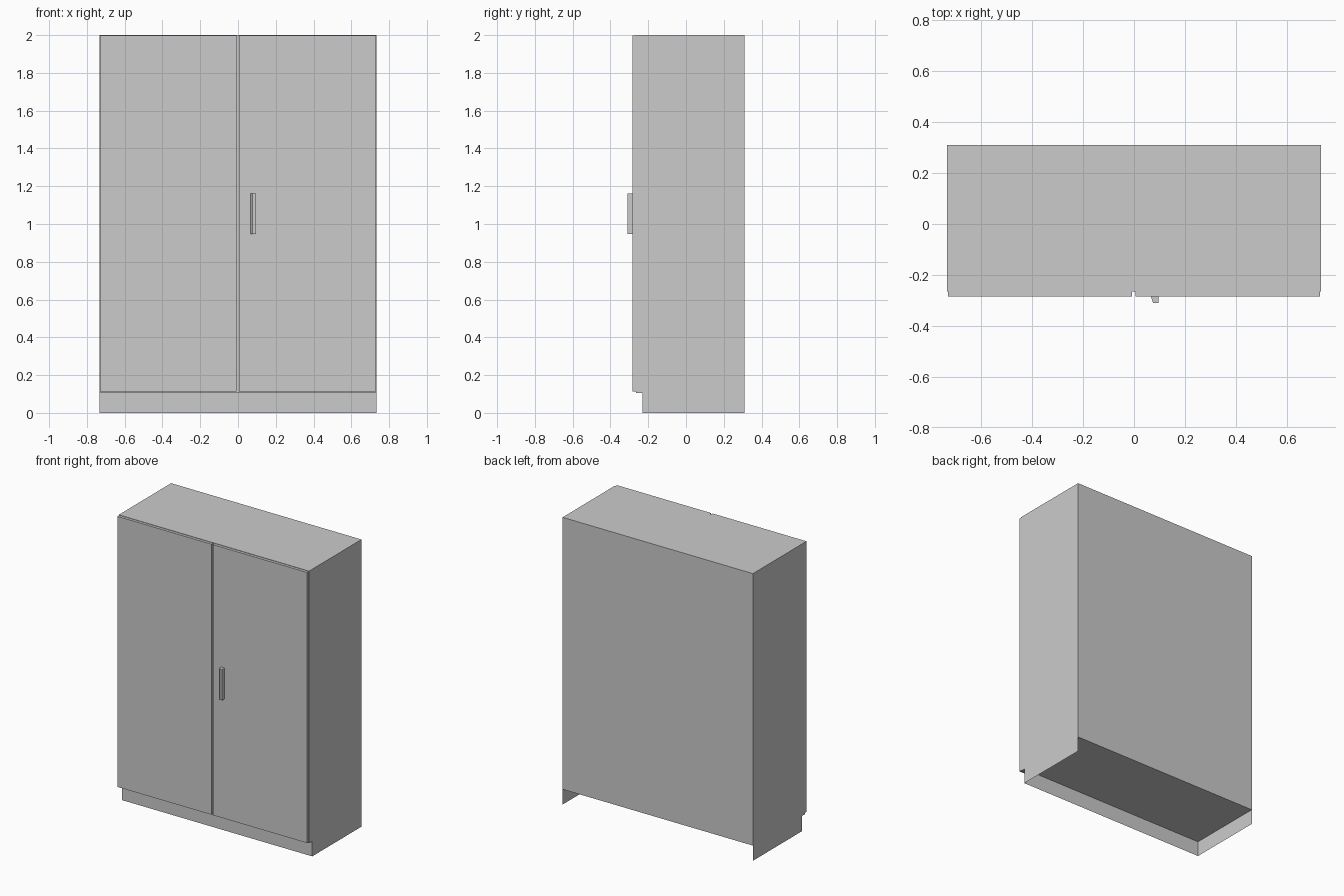
import bpy

if "Cube" in bpy.data.objects:
    bpy.data.objects.remove(bpy.data.objects["Cube"])

W = 0.733          # half width
BACK = 0.311       # back plane
FRONT = -0.265     # carcass front
TOE = -0.23        # plinth front
FLOOR = 0.106      # underside of the carcass


def mesh_object(name, verts, faces):
    me = bpy.data.meshes.new(name)
    me.from_pydata(verts, [], faces)
    me.update()
    ob = bpy.data.objects.new(name, me)
    bpy.context.collection.objects.link(ob)
    return ob


def prism(name, bottom, top, z0, z1):
    """Closed solid between two outlines (counter-clockwise from above)."""
    n = len(bottom)
    verts = [(x, y, z0) for x, y in bottom] + [(x, y, z1) for x, y in top]
    faces = [tuple(reversed(range(n))), tuple(range(n, 2 * n))]
    faces += [(i, (i + 1) % n, (i + 1) % n + n, i + n) for i in range(n)]
    return mesh_object(name, verts, faces)


def box(name, x0, x1, y0, y1, z0, z1):
    outline = [(x0, y0), (x1, y0), (x1, y1), (x0, y1)]
    return prism(name, outline, outline, z0, z1)


# Main cabinet body
box("cabinet_body", -W, W, FRONT, BACK, FLOOR, 2.0)

# Thin plinth: left side, recessed front, right side, open at the back
path = [(-W, BACK), (-W, TOE), (W, TOE), (W, BACK)]
verts = [(x, y, z) for z in (0.0, FLOOR) for x, y in path]
mesh_object("plinth", verts, [(i, i + 1, i + 5, i + 4) for i in range(3)])

# Pair of doors with a narrow gap
for name, x0, x1 in (("left_door", -W + 0.003, -0.007),
                     ("right_door", 0.005, W - 0.003)):
    box(name, x0, x1, -0.284, FRONT, 0.113, 1.997)

# Pull handle with one slanted side
profile = [(0.078, -0.311), (0.095, -0.311), (0.096, -0.308),
           (0.096, -0.284), (0.066, -0.284), (0.074, -0.308)]
prism("handle", profile, profile, 0.947, 1.162)
